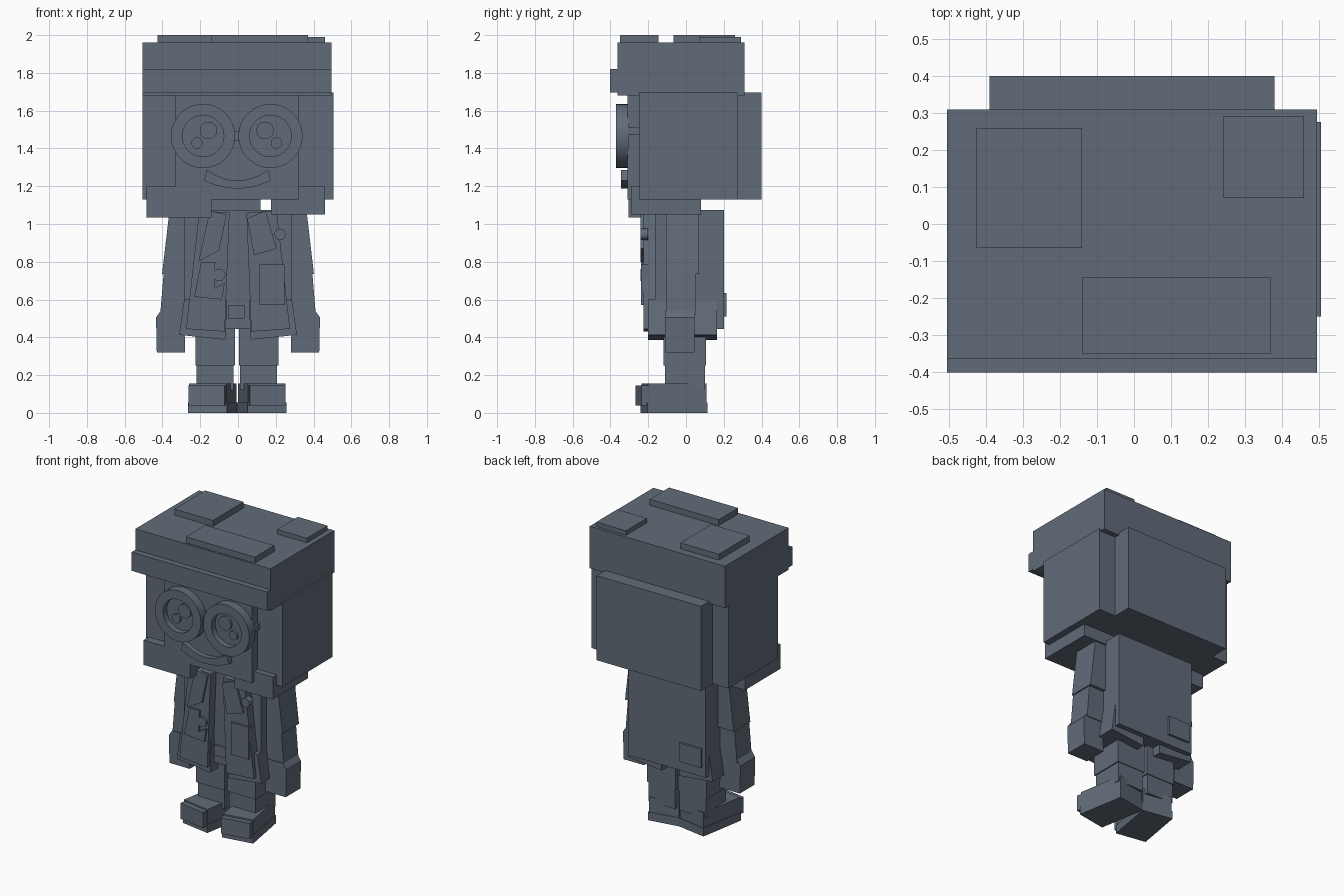
import bpy, bmesh, math
from mathutils import Matrix, Vector

if "Cube" in bpy.data.objects:
    bpy.data.objects.remove(bpy.data.objects["Cube"])

slate = bpy.data.materials.new("slate_grey")
slate.diffuse_color = (0.12, 0.15, 0.19, 1)
slate.use_nodes = True
slate.node_tree.nodes["Principled BSDF"].inputs["Base Color"].default_value = slate.diffuse_color


def finish(name, bm, smooth=False):
    bmesh.ops.recalc_face_normals(bm, faces=bm.faces)
    me = bpy.data.meshes.new(name)
    bm.to_mesh(me)
    bm.free()
    me.materials.append(slate)
    ob = bpy.data.objects.new(name, me)
    bpy.context.collection.objects.link(ob)
    if smooth:
        bpy.ops.object.select_all(action='DESELECT')
        ob.select_set(True)
        bpy.context.view_layer.objects.active = ob
        bpy.ops.object.shade_smooth_by_angle(angle=math.radians(30))
    return ob


def prism(name, pts, y0, y1, smooth=False):
    """Extrude an x/z outline from y0 to y1."""
    bm = bmesh.new()
    face = bm.faces.new([bm.verts.new((x, y0, z)) for x, z in pts])
    ext = bmesh.ops.extrude_face_region(bm, geom=[face])
    verts = [v for v in ext["geom"] if isinstance(v, bmesh.types.BMVert)]
    bmesh.ops.translate(bm, vec=(0, y1 - y0, 0), verts=verts)
    return finish(name, bm, smooth)


def box(name, x0, x1, y0, y1, z0, z1):
    return prism(name, [(x0, z0), (x1, z0), (x1, z1), (x0, z1)], y0, y1)


def circle(x, z, r, n=32):
    return [(x + r * math.cos(i * math.tau / n), z + r * math.sin(i * math.tau / n))
            for i in range(n)]


def disc(name, x, z, r, y0, y1):
    return prism(name, circle(x, z, r), y0, y1, True)


def ring(name, x, z, r_out, r_in, y0, y1, n=32):
    bm = bmesh.new()
    loops = [[bm.verts.new((px, y, pz)) for px, pz in circle(x, z, r, n)]
             for r, y in ((r_out, y0), (r_out, y1), (r_in, y1), (r_in, y0))]
    for k in range(4):
        a, b = loops[k], loops[(k + 1) % 4]
        for i in range(n):
            j = (i + 1) % n
            bm.faces.new((a[i], a[j], b[j], b[i]))
    return finish(name, bm, True)


def flip(pts, s):
    return [(s * x, z) for x, z in pts]


# Head: face, hair and cap
box("hair_sides", -0.505, 0.505, -0.25, 0.275, 1.13, 1.695)
box("hair_back", -0.39, 0.38, 0.27, 0.40, 1.13, 1.695)
box("face", -0.33, 0.32, -0.31, -0.20, 1.13, 1.69)
box("left_lock", -0.485, -0.14, -0.305, 0.07, 1.035, 1.2)
box("right_lock", 0.175, 0.46, -0.29, 0.08, 1.05, 1.2)
box("cap", -0.505, 0.495, -0.363, 0.31, 1.68, 1.96)
box("cap_brim", -0.505, 0.495, -0.402, -0.35, 1.695, 1.82)
box("cap_plate_left", -0.425, -0.14, -0.065, 0.26, 1.95, 2.0)
box("cap_plate_front", -0.14, 0.37, -0.35, -0.145, 1.95, 2.0)
box("cap_plate_right", 0.24, 0.46, 0.07, 0.29, 1.95, 1.99)

# Glasses and eyes
for s, cx, side in ((-1, -0.185, "left"), (1, 0.172, "right")):
    ring(side + "_glasses_rim", cx, 1.466, 0.17, 0.11, -0.37, -0.305)
    disc(side + "_eye", cx, 1.466, 0.115, -0.33, -0.30)
    disc(side + "_eye_large_spot", cx - s * 0.029, 1.495, 0.046, -0.345, -0.32)
    disc(side + "_eye_small_spot", cx + s * 0.032, 1.429, 0.03, -0.345, -0.32)
    box(side + "_glasses_arm", s * 0.31, s * 0.335, -0.33, -0.25, 1.47, 1.51)
box("glasses_bridge", -0.03, 0.02, -0.345, -0.305, 1.44, 1.49)

# Curved smile
top, low = [], []
for i in range(13):
    t = -1 + i / 6
    top.append((-0.003 + 0.162 * t, 1.23 + 0.057 * t * t))
    low.append((-0.003 + 0.177 * t, 1.188 + 0.042 * t * t))
prism("mouth", top + low[::-1], -0.345, -0.30)

# Torso and coat
box("neck", -0.14, 0.12, -0.10, 0.08, 1.05, 1.14)
box("torso", -0.285, 0.285, -0.165, 0.20, 0.445, 1.075)
box("belt", -0.05, 0.035, -0.18, -0.16, 0.50, 0.57)
panel = [(0.045, 1.06), (0.205, 1.07), (0.275, 0.445), (0.07, 0.43)]
hem = [(0.06, 0.57), (0.06, 0.60), (0.285, 0.60), (0.312, 0.413), (0.065, 0.387)]
for s, side in ((-1, "left"), (1, "right")):
    prism(side + "_coat_panel", flip(panel, s), -0.225, -0.15)
    prism(side + "_coat_hem", flip(hem, s), -0.20, 0.165)
prism("right_lapel", [(0.048, 1.03), (0.145, 1.07), (0.205, 0.87), (0.085, 0.835)], -0.24, -0.20)
prism("left_lapel", [(-0.06, 1.05), (-0.15, 1.07), (-0.21, 0.80), (-0.10, 0.86)], -0.24, -0.20)
disc("right_badge", 0.222, 0.945, 0.03, -0.24, -0.20)
box("right_pocket", 0.115, 0.245, -0.237, -0.20, 0.57, 0.785)
prism("left_pocket", [(-0.195, 0.80), (-0.12, 0.80), (-0.125, 0.66), (-0.07, 0.69),
                      (-0.085, 0.60), (-0.232, 0.615)], -0.237, -0.20)
disc("left_badge", -0.10, 0.73, 0.033, -0.24, -0.20)
box("back_pocket", -0.26, -0.10, 0.19, 0.215, 0.51, 0.635)

# Arms, legs and shoes
upper = [(0.20, 1.06), (0.364, 1.06), (0.402, 0.735), (0.25, 0.735)]
fore = [(0.26, 0.76), (0.392, 0.76), (0.412, 0.52), (0.275, 0.52)]
hand = [(0.285, 0.54), (0.41, 0.54), (0.434, 0.505), (0.43, 0.32), (0.28, 0.32)]
for s, side in ((-1, "left"), (1, "right")):
    prism(side + "_upper_arm", flip(upper, s), -0.105, 0.07)
    prism(side + "_forearm", flip(fore, s), -0.105, 0.05)
    prism(side + "_hand", flip(hand, s), -0.11, 0.045)
    c = s * 0.115 - 0.006
    box(side + "_upper_leg", c - 0.105, c + 0.105, -0.12, 0.105, 0.25, 0.47)
    box(side + "_lower_leg", c - 0.098, c + 0.098, -0.11, 0.10, 0.12, 0.26)
    turn = Matrix.Translation(Vector((s * 0.13 - 0.004, -0.065, 0))) @ Matrix.Rotation(s * 0.17, 4, 'Z')
    for name, dims in (("shoe", (-0.10, 0.10, -0.155, 0.16, 0.04, 0.155)),
                       ("sole", (-0.104, 0.104, -0.16, 0.164, 0, 0.055)),
                       ("toe_cap", (-0.096, 0.096, -0.19, -0.14, 0.04, 0.145))):
        box(side + "_" + name, *dims).data.transform(turn)
